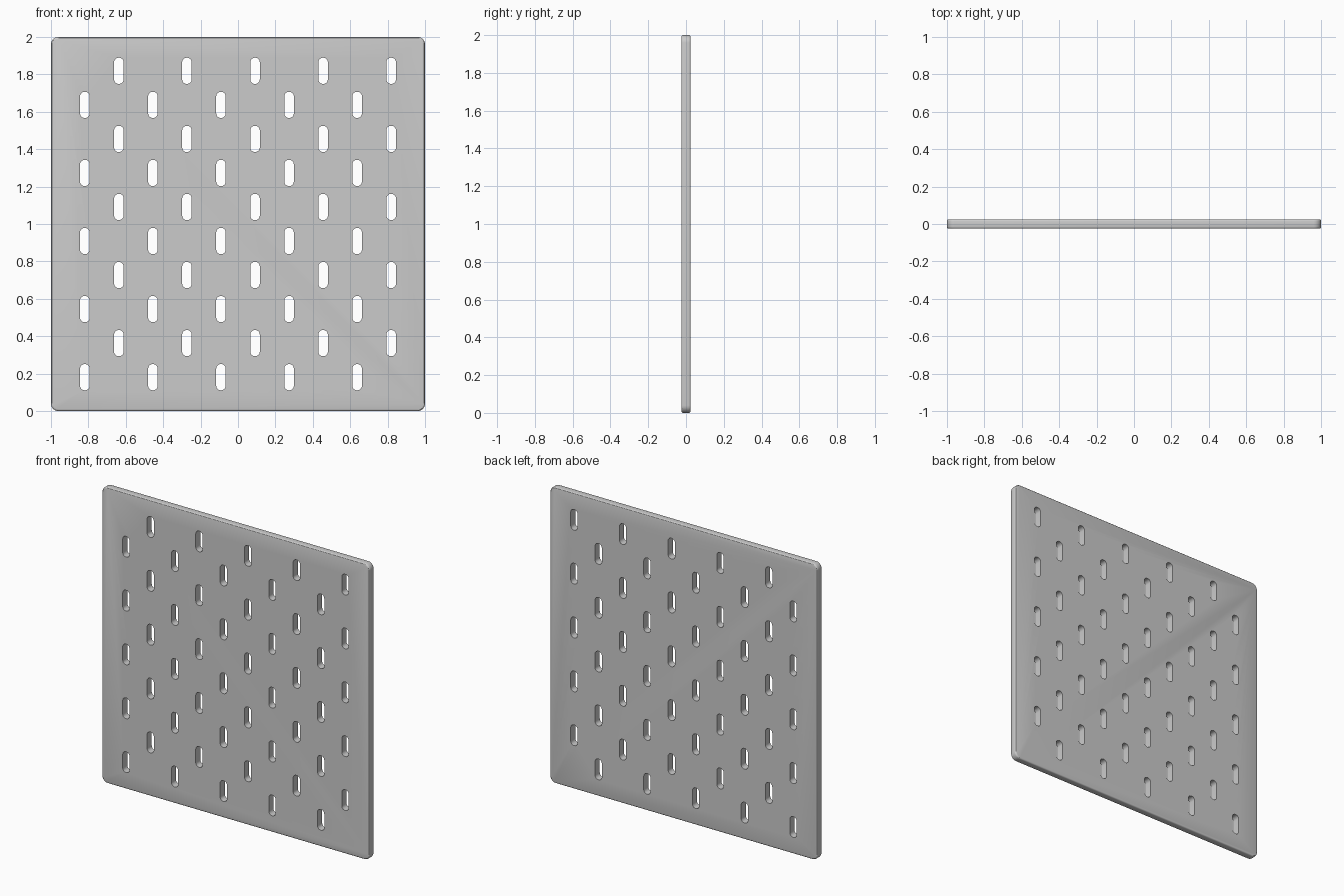
import bpy, bmesh
from math import cos, sin, pi

if "Cube" in bpy.data.objects:
    bpy.data.objects.remove(bpy.data.objects["Cube"])

T = 0.05          # panel thickness
PITCH = 0.182     # slot grid spacing


def prism(bm, outline, y0, y1):
    """Extrude an x-z outline along y."""
    f = bm.faces.new([bm.verts.new((x, y0, z)) for x, z in outline])
    ext = bmesh.ops.extrude_face_region(bm, geom=[f])
    for v in ext["geom"]:
        if isinstance(v, bmesh.types.BMVert):
            v.co.y = y1


def rounded(cx, cz, w, h, r, n):
    """Rounded rectangle outline with n segments per corner."""
    pts = []
    for i, (sx, sz) in enumerate([(1, 1), (-1, 1), (-1, -1), (1, -1)]):
        for k in range(n + 1):
            a = (i + k / n) * pi / 2
            pts.append((cx + sx * (w / 2 - r) + r * cos(a),
                        cz + sz * (h / 2 - r) + r * sin(a)))
    return pts


def make(name, bm):
    bmesh.ops.recalc_face_normals(bm, faces=bm.faces)
    me = bpy.data.meshes.new(name)
    bm.to_mesh(me)
    bm.free()
    ob = bpy.data.objects.new(name, me)
    bpy.context.collection.objects.link(ob)
    return ob


# panel with rounded corners and softened rims
bm = bmesh.new()
prism(bm, rounded(0, 1, 2, 2, 0.04, 6), -T / 2, T / 2)
rims = [e for e in bm.edges if abs(e.verts[0].co.y - e.verts[1].co.y) < 1e-6]
bmesh.ops.bevel(bm, geom=rims, offset=0.01, segments=3, profile=0.5, affect='EDGES')
panel = make("pegboard_panel", bm)

# staggered slots, five per row
bm = bmesh.new()
for row in range(10):
    for col in range(row % 2, 10, 2):
        prism(bm, rounded((col - 4.5) * PITCH, 1 + (row - 4.5) * PITCH,
                          0.051, 0.14, 0.024, 5), -0.1, 0.1)
slots = make("slot_cutters", bm)

cut = panel.modifiers.new("slots", 'BOOLEAN')
cut.object = slots
cut.operation = 'DIFFERENCE'
cut.solver = 'EXACT'
bpy.context.view_layer.objects.active = panel
panel.select_set(True)
bpy.ops.object.modifier_apply(modifier=cut.name)
bpy.data.objects.remove(slots)
bpy.ops.object.shade_smooth_by_angle()
